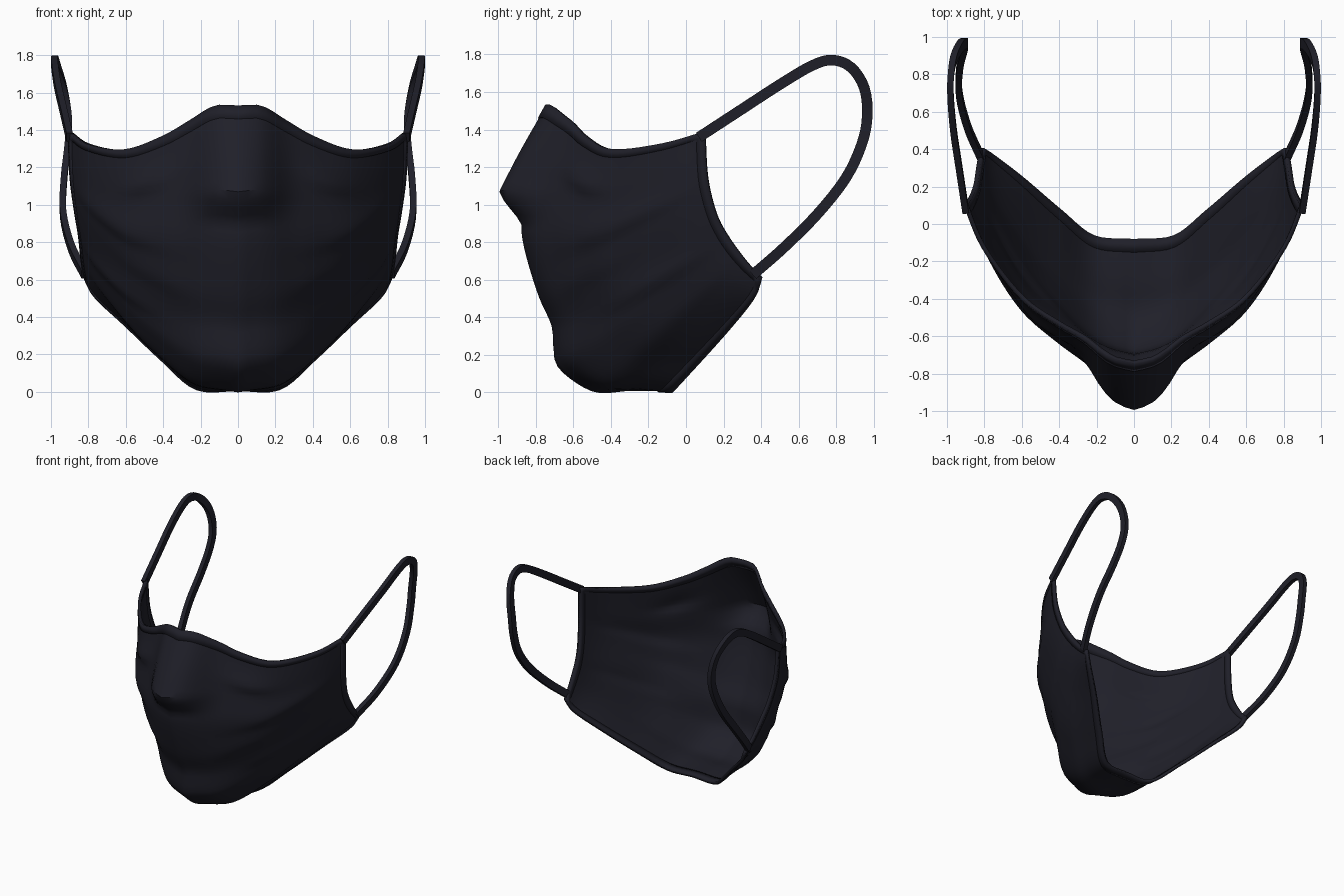
import bpy, bmesh, math
from mathutils import Vector

cube = bpy.data.objects.get("Cube")
if cube:
    bpy.data.objects.remove(cube)

fabric = bpy.data.materials.new("dark navy fabric")
fabric.use_nodes = True
color = (0.014, 0.014, 0.022, 1)
fabric.diffuse_color = color
bsdf = fabric.node_tree.nodes["Principled BSDF"]
bsdf.inputs["Base Color"].default_value = color
bsdf.inputs["Roughness"].default_value = 0.8


def smooth_path(points, steps=12):
    """Catmull-Rom polyline through the points."""
    p = [Vector(q) for q in points]
    p = [2 * p[0] - p[1]] + p + [2 * p[-1] - p[-2]]
    out = []
    for a, b, c, d in zip(p, p[1:], p[2:], p[3:]):
        for i in range(steps):
            t = i / steps
            out.append(b + (c - a) * (t / 2)
                       + (2 * a - 5 * b + 4 * c - d) * (t * t / 2)
                       + (3 * b - a - 3 * c + d) * (t ** 3 / 2))
    return out + [p[-2]]


def sampler(points):
    """Function giving the point at a fraction of the path's length."""
    path = smooth_path(points)
    run = [0]
    for a, b in zip(path, path[1:]):
        run.append(run[-1] + (b - a).length)

    def at(t):
        s = t * run[-1]
        for i in range(len(path) - 1):
            if s <= run[i + 1]:
                return path[i].lerp(path[i + 1], (s - run[i]) / (run[i + 1] - run[i]))
        return path[-1].copy()
    return at


# Boundary curves of the left half of the mask
top = sampler([(0, -.74, 1.525), (.12, -.71, 1.525), (.25, -.61, 1.45), (.4, -.53, 1.365),
               (.6, -.39, 1.295), (.8, -.13, 1.325), (.9, .1, 1.39)])
bottom = sampler([(0, -.08, .015), (.22, -.06, .02), (.4, .08, .17),
                  (.6, .25, .36), (.76, .37, .51), (.815, .405, .61)])
side = sampler([(.815, .405, .61), (.83, .32, .7), (.845, .22, .84), (.865, .16, .96),
                (.89, .115, 1.15), (.9, .1, 1.39)])
centre = sampler([(0, -.08, .015), (0, -.3, .015), (0, -.49, .01), (0, -.67, .13),
                  (0, -.7, .25), (0, -.71, .36), (0, -.78, .52), (0, -.85, .75),
                  (0, -.87, .9), (0, -.84, 1.07), (0, -.8, 1.28), (0, -.74, 1.525)])

# Cloth folds: row, slope, middle column, column spread, height
FOLDS = [(.38, -.1, .65, .25, .028), (.2, .05, .55, .3, .022), (.66, .1, .6, .25, .022),
         (.85, -.1, .42, .12, .03), (.52, .1, .4, .2, .015)]


def surface(u, v):
    p = centre(v) * (1 - u) + side(v) * u + bottom(u) * (1 - v) + top(u) * v
    p -= (bottom(0) * (1 - u) + bottom(1) * u) * (1 - v) + (top(0) * (1 - u) + top(1) * u) * v
    # Slightly rounded cheek
    p += Vector((.025, -.035, 0)) * math.sin(math.pi * u) * math.sin(math.pi * v)
    # Nose pocket, sharp underneath and fading upward
    rise = max(0, min((p.z - .91) / .15, (1.52 - p.z) / .46, 1))
    p.y -= .15 * rise * math.exp(-(p.x / .22) ** 3)
    # Folds with a soft top and a steep lower side
    edge = min(1, 6 * v, 6 * (1 - v), 6 * (1 - u))
    for row, slope, mid, spread, height in FOLDS:
        d = v - row - slope * (u - mid)
        width = .07 if d > 0 else .025
        h = height * math.exp(-(d / width) ** 2 - ((u - mid) / spread) ** 2) * edge
        p += Vector((.45, -.85, 0)) * h
    if u == 0:
        p.x = 0
    return p


def finish(name, bm, thickness=0):
    bmesh.ops.recalc_face_normals(bm, faces=bm.faces)
    mesh = bpy.data.meshes.new(name)
    bm.to_mesh(mesh)
    bm.free()
    mesh.materials.append(fabric)
    ob = bpy.data.objects.new(name, mesh)
    bpy.context.collection.objects.link(ob)
    bpy.ops.object.select_all(action="DESELECT")
    ob.select_set(True)
    bpy.context.view_layer.objects.active = ob
    bpy.ops.object.shade_smooth_by_angle(angle=math.radians(35))
    if thickness:
        mirror = ob.modifiers.new("Mirror", "MIRROR")
        mirror.use_clip = True
        solid = ob.modifiers.new("Solidify", "SOLIDIFY")
        solid.thickness = thickness
        solid.offset = 0


# Mask panel and its hem share one grid; the hem keeps only the border cells
NU, NV, HEM = 26, 44, .035
us = [(1 - HEM) * i / NU for i in range(NU + 1)] + [1]
vs = [0] + [HEM + (1 - 2 * HEM) * j / NV for j in range(NV + 1)] + [1]


def panel(name, thickness, border_only):
    bm = bmesh.new()
    grid = [[bm.verts.new(surface(u, v)) for v in vs] for u in us]
    for i in range(len(us) - 1):
        for j in range(len(vs) - 1):
            border = i == len(us) - 2 or j in (0, len(vs) - 2)
            if border or not border_only:
                bm.faces.new((grid[i][j], grid[i + 1][j], grid[i + 1][j + 1], grid[i][j + 1]))
    loose = [v for v in bm.verts if not v.link_faces]
    bmesh.ops.delete(bm, geom=loose, context="VERTS")
    finish(name, bm, thickness)


panel("mask_panel", .014, False)
panel("mask_hem", .024, True)

# Elastic ear loops: a flat band swept along a path
LOOP = [(.9, .07, 1.36), (.935, .3, 1.51), (.965, .5, 1.64), (.98, .67, 1.74), (.98, .78, 1.77),
        (.965, .88, 1.73), (.93, .95, 1.62), (.905, .965, 1.47), (.91, .935, 1.32),
        (.93, .85, 1.14), (.935, .7, .95), (.89, .52, .77), (.82, .36, .63)]


def ear_loop(name, sign):
    path = smooth_path(LOOP, 4)
    bm = bmesh.new()
    rings = []
    for i, p in enumerate(path):
        along = path[min(i + 1, len(path) - 1)] - path[max(i - 1, 0)]
        across = Vector((0, -along.z, along.y)).normalized() * .028
        thick = along.cross(across).normalized() * .017
        corners = (p + across + thick, p - across + thick, p - across - thick, p + across - thick)
        rings.append([bm.verts.new((sign * c.x, c.y, c.z)) for c in corners])
    for a, b in zip(rings, rings[1:]):
        for k in range(4):
            m = (k + 1) % 4
            bm.faces.new((a[k], a[m], b[m], b[k]))
    bm.faces.new(rings[0])
    bm.faces.new(rings[-1])
    finish(name, bm)


ear_loop("left_ear_loop", 1)
ear_loop("right_ear_loop", -1)
